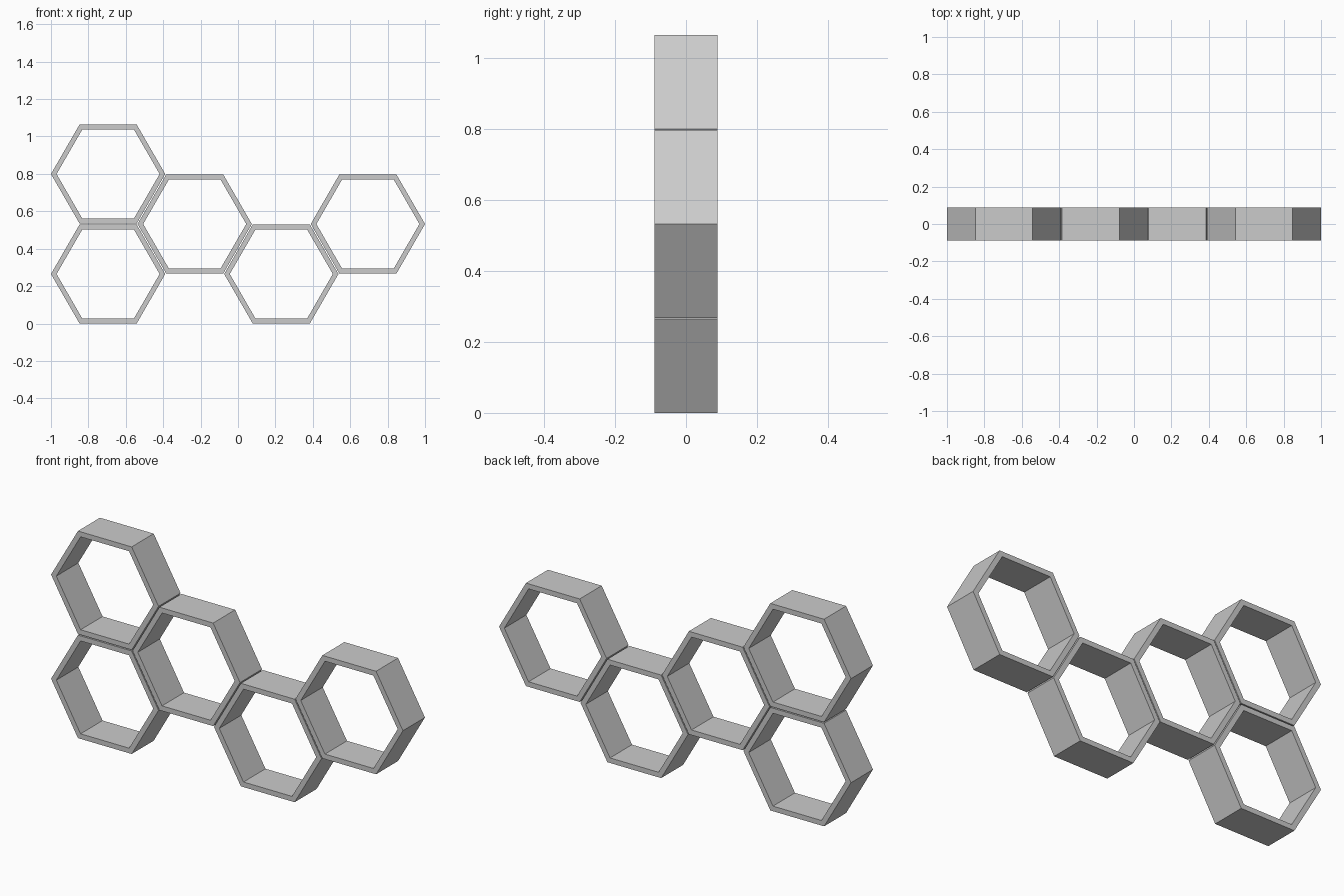
import bpy, bmesh
from math import cos, sin, pi, sqrt

if "Cube" in bpy.data.objects:
    bpy.data.objects.remove(bpy.data.objects["Cube"])

R = 0.3055                      # outer radius of a cell
WALL = 0.026                    # wall thickness
D = 0.0893                      # half depth
APO = R * sqrt(3) / 2
STEP_X = (2 - 2 * R) / 3        # column spacing
STEP_Z = STEP_X / (sqrt(3) / 2) # vertical spacing in one column


def hex_cell(name, cx, cz):
    """Open hexagonal frame with flat top and bottom, running along y."""
    bm = bmesh.new()
    r_in = R - WALL * 2 / sqrt(3)
    # cross-section loop: outer front, outer back, inner back, inner front
    section = [(R, -D), (R, D), (r_in, D), (r_in, -D)]
    rings = [[bm.verts.new((r * cos(i * pi / 3), y, r * sin(i * pi / 3)))
              for r, y in section] for i in range(6)]
    for i in range(6):
        a, b = rings[i], rings[(i + 1) % 6]
        for k in range(4):
            n = (k + 1) % 4
            bm.faces.new((a[k], a[n], b[n], b[k]))
    bmesh.ops.recalc_face_normals(bm, faces=bm.faces)
    mesh = bpy.data.meshes.new(name)
    bm.to_mesh(mesh)
    bm.free()
    ob = bpy.data.objects.new(name, mesh)
    ob.location = (cx, 0, cz)
    bpy.context.collection.objects.link(ob)


# Honeycomb shelf layout: (column, height in steps)
cells = {
    "shelf_cell_lower_left": (0, 0),
    "shelf_cell_upper_left": (0, 1),
    "shelf_cell_centre_left": (1, 0.5),
    "shelf_cell_centre_right": (2, 0),
    "shelf_cell_right": (3, 0.5),
}
for name, (col, row) in cells.items():
    hex_cell(name, -1 + R + col * STEP_X, APO + row * STEP_Z)
